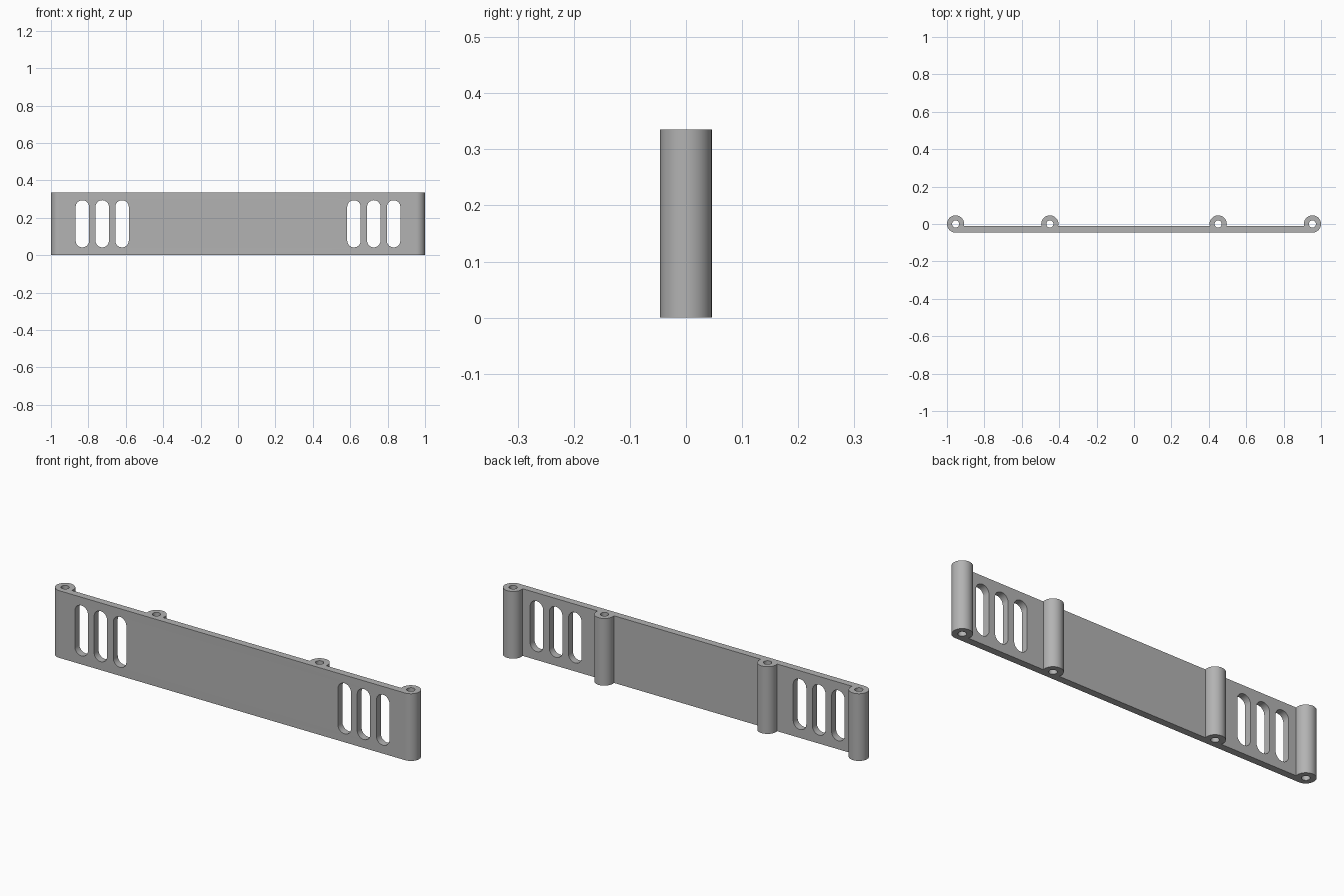
import bpy, bmesh
from math import sin, cos, asin, pi, radians
from mathutils import Matrix

cube = bpy.data.objects.get("Cube")
if cube:
    bpy.data.objects.remove(cube, do_unlink=True)

HEIGHT = 0.335
RADIUS, BORE = 0.046, 0.019
PLATE_BACK = -0.011
POSTS = [0.954, 0.45, -0.45, -0.954]
SLOTS = [0.62, 0.726, 0.832]
SLOT_R, SLOT_LOW, SLOT_HIGH = 0.036, 0.042, 0.294

grey = bpy.data.materials.new("grey plastic")
grey.use_nodes = True
colour = (0.45, 0.45, 0.45, 1)
grey.diffuse_color = colour
grey.node_tree.nodes["Principled BSDF"].inputs["Base Color"].default_value = colour


def arc(cx, cy, r, start, end, steps=24):
    return [(cx + r * cos(start + (end - start) * i / steps),
             cy + r * sin(start + (end - start) * i / steps)) for i in range(steps + 1)]


def extruded(name, outlines, depth):
    """Solid from closed outlines (inner ones become holes), centred on its depth."""
    curve = bpy.data.curves.new(name, "CURVE")
    curve.dimensions, curve.fill_mode, curve.extrude = "2D", "BOTH", depth / 2
    for points in outlines:
        spline = curve.splines.new("POLY")
        spline.points.add(len(points) - 1)
        for p, (x, y) in zip(spline.points, points):
            p.co = (x, y, 0, 1)
        spline.use_cyclic_u = True
    temp = bpy.data.objects.new(name, curve)
    bpy.context.collection.objects.link(temp)
    bpy.context.view_layer.update()
    mesh = bpy.data.meshes.new_from_object(temp.evaluated_get(bpy.context.evaluated_depsgraph_get()))
    bpy.data.objects.remove(temp, do_unlink=True)
    bm = bmesh.new()
    bm.from_mesh(mesh)
    bmesh.ops.remove_doubles(bm, verts=bm.verts, dist=1e-5)
    bmesh.ops.recalc_face_normals(bm, faces=bm.faces)
    bm.to_mesh(mesh)
    bm.free()
    mesh.materials.clear()
    mesh.materials.append(grey)
    obj = bpy.data.objects.new(name, mesh)
    bpy.context.collection.objects.link(obj)
    return obj


# Plate and hinge posts as one plan outline, with a bore through every post
a = asin(PLATE_BACK / RADIUS)
outline = []
for i, x in enumerate(POSTS):
    start = -pi / 2 if i == 0 else a
    end = 1.5 * pi if i == len(POSTS) - 1 else pi - a
    outline += arc(x, 0, RADIUS, start, end, 40)
bores = [arc(x, 0, BORE, 0, 2 * pi, 32)[:-1] for x in POSTS]
panel = extruded("slotted_hinge_panel", [outline] + bores, HEIGHT)
panel.data.transform(Matrix.Translation((0, 0, HEIGHT / 2)))

# Rounded vertical slots, three near each end
slots = []
for side in (-1, 1):
    for x in SLOTS:
        slots.append(arc(side * x, SLOT_HIGH - SLOT_R, SLOT_R, 0, pi)
                     + arc(side * x, SLOT_LOW + SLOT_R, SLOT_R, pi, 2 * pi))
cutter = extruded("slot_cutter", slots, 0.3)
cutter.data.transform(Matrix.Rotation(radians(90), 4, "X"))
cutter.hide_render = True

cut = panel.modifiers.new("slots", "BOOLEAN")
cut.operation, cut.solver, cut.object = "DIFFERENCE", "EXACT", cutter
bpy.ops.object.select_all(action="DESELECT")
panel.select_set(True)
bpy.context.view_layer.objects.active = panel
bpy.ops.object.modifier_apply(modifier=cut.name)
bpy.data.objects.remove(cutter, do_unlink=True)
bpy.ops.object.shade_smooth_by_angle(angle=radians(30))
